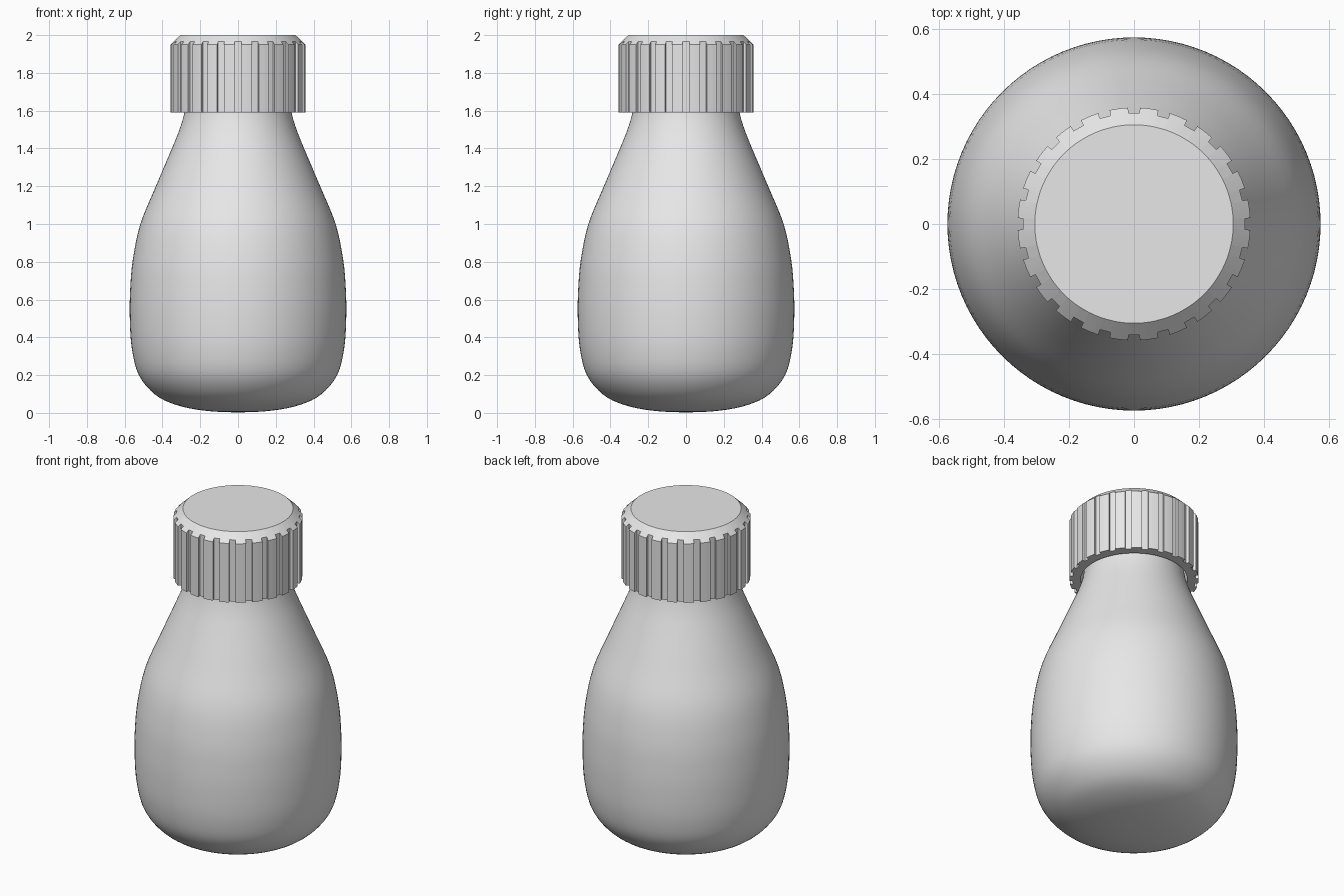
import bpy, bmesh, math

if "Cube" in bpy.data.objects:
    bpy.data.objects.remove(bpy.data.objects["Cube"])

grey = bpy.data.materials.new("light_grey")
grey.diffuse_color = (0.8, 0.8, 0.8, 1)
grey.use_nodes = True
grey.node_tree.nodes["Principled BSDF"].inputs["Base Color"].default_value = grey.diffuse_color


def finish(name, bm, angle):
    bmesh.ops.remove_doubles(bm, verts=bm.verts, dist=1e-5)
    bmesh.ops.recalc_face_normals(bm, faces=bm.faces)
    mesh = bpy.data.meshes.new(name)
    bm.to_mesh(mesh)
    bm.free()
    mesh.materials.append(grey)
    ob = bpy.data.objects.new(name, mesh)
    bpy.context.collection.objects.link(ob)
    bpy.ops.object.select_all(action='DESELECT')
    ob.select_set(True)
    bpy.context.view_layer.objects.active = ob
    bpy.ops.object.shade_smooth_by_angle(angle=math.radians(angle))
    return ob


def skin(bm, rings):
    """Bridge consecutive rings of points with quads."""
    loops = [[bm.verts.new(p) for p in ring] for ring in rings]
    n = len(loops[0])
    for a, b in zip(loops, loops[1:]):
        for i in range(n):
            j = (i + 1) % n
            bm.faces.new((a[i], a[j], b[j], b[i]))
    return loops


def circle(r, z, angles):
    return [(r * math.cos(a), r * math.sin(a), z) for a in angles]


def smooth_curve(pts, steps):
    """Catmull-Rom curve through the profile points."""
    out = []
    for i in range(1, len(pts) - 2):
        p0, p1, p2, p3 = pts[i - 1:i + 3]
        for s in range(steps):
            t = s / steps
            out.append(tuple(0.5 * (2 * b + (c - a) * t + (2 * a - 5 * b + 4 * c - d) * t * t
                                    + (3 * b - a - 3 * c + d) * t ** 3)
                             for a, b, c, d in zip(p0, p1, p2, p3)))
    return out + [pts[-2]]


# Bottle: smooth round body with a rounded base, neck reaching into the cap
profile = [(-0.18, 0.012), (0.0, 0.003), (0.18, 0.012), (0.33, 0.043), (0.44, 0.098),
           (0.525, 0.20), (0.562, 0.34), (0.573, 0.50), (0.571, 0.65), (0.557, 0.81),
           (0.517, 1.0), (0.435, 1.2), (0.35, 1.4), (0.31, 1.5), (0.284, 1.59),
           (0.272, 1.70), (0.27, 1.85), (0.27, 1.95)]
curve = smooth_curve(profile, 4)
turn = [2 * math.pi * i / 96 for i in range(96)]
bm = bmesh.new()
loops = skin(bm, [circle(max(r, 0.0), z, turn) for r, z in curve])
bm.faces.new(loops[-1])
finish("bottle", bm, 60)

# Cap: 24 narrow vertical grooves cut through a bevelled rim
GROOVES, R_OUT, R_GROOVE, R_TOP = 24, 0.358, 0.341, 0.305
Z_LOW, Z_RIM, Z_TOP = 1.59, 1.95, 2.0
step = 2 * math.pi / GROOVES
half = 0.018
ang, rad = [], []
for k in range(GROOVES):
    c = k * step
    inner, outer = math.asin(half / R_GROOVE), math.asin(half / R_OUT)
    ang += [c - inner, c + inner]
    rad += [R_GROOVE, R_GROOVE]
    for t in (0, 1 / 3, 2 / 3, 1):
        ang.append(c + outer + t * (step - 2 * outer))
        rad.append(R_OUT)


def rim_z(r):
    return Z_TOP - (Z_TOP - Z_RIM) * (r - R_TOP) / (R_OUT - R_TOP)


bottom = [(r * math.cos(a), r * math.sin(a), Z_LOW) for r, a in zip(rad, ang)]
rim = [(r * math.cos(a), r * math.sin(a), rim_z(r)) for r, a in zip(rad, ang)]
bm = bmesh.new()
loops = skin(bm, [circle(0.295, 1.96, ang), circle(0.295, Z_LOW, ang), bottom, rim,
                  circle(R_TOP, Z_TOP, ang)])
bm.faces.new(loops[0])
bm.faces.new(loops[-1])
finish("cap", bm, 25)
